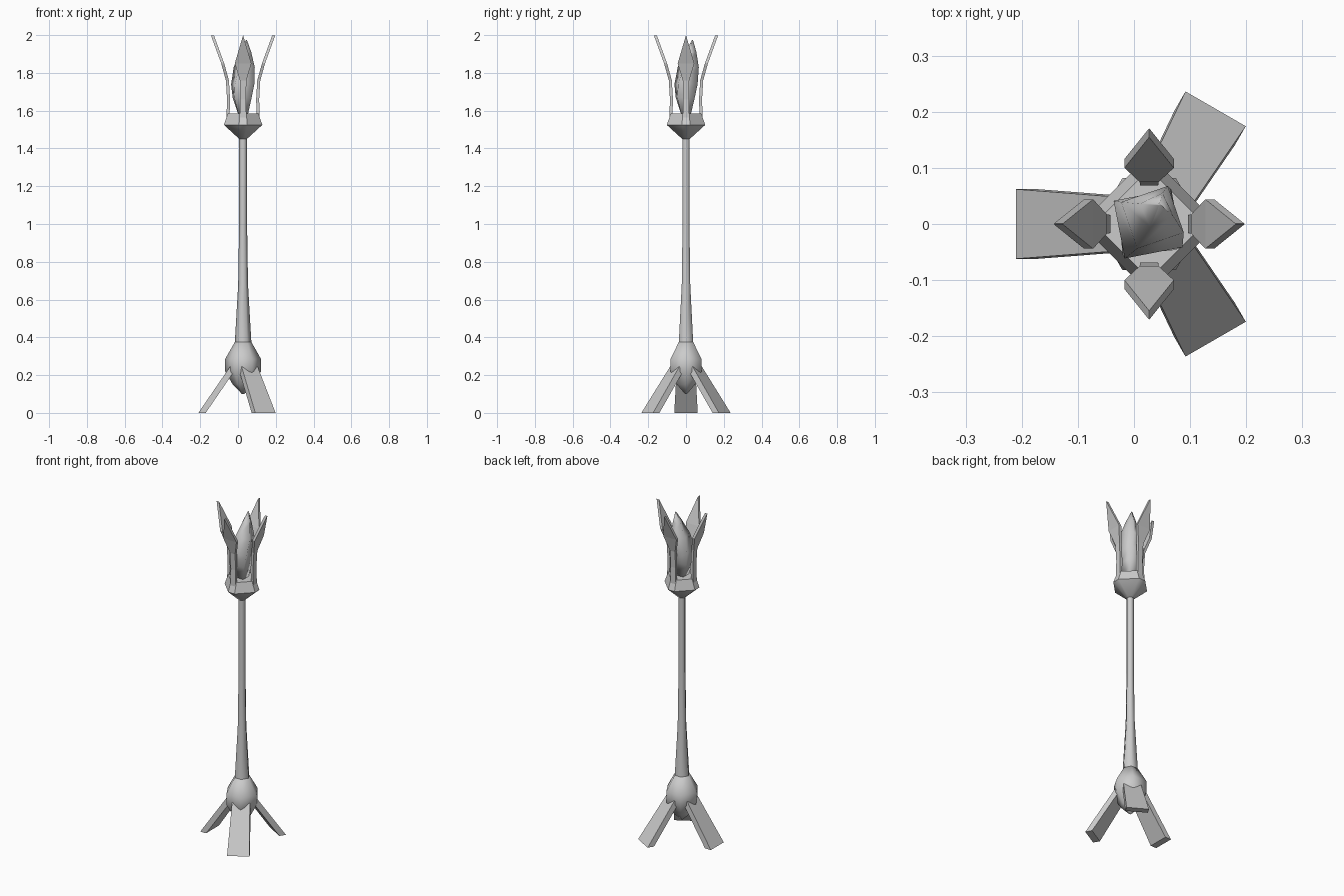
import bpy, bmesh
from math import pi, cos, sin, radians
from mathutils import Matrix, Vector

if "Cube" in bpy.data.objects:
    bpy.data.objects.remove(bpy.data.objects["Cube"])

AXIS = Vector((0.027, 0, 0))

grey = bpy.data.materials.new("plain_grey")
grey.use_nodes = True
grey.diffuse_color = (0.6, 0.6, 0.6, 1)
grey.node_tree.nodes["Principled BSDF"].inputs["Base Color"].default_value = (0.6, 0.6, 0.6, 1)


def finish(name, bm, smooth_angle=None):
    bmesh.ops.remove_doubles(bm, verts=bm.verts, dist=1e-5)
    bmesh.ops.recalc_face_normals(bm, faces=bm.faces)
    mesh = bpy.data.meshes.new(name)
    bm.to_mesh(mesh)
    bm.free()
    mesh.materials.append(grey)
    ob = bpy.data.objects.new(name, mesh)
    ob.location = AXIS
    bpy.context.collection.objects.link(ob)
    if smooth_angle:
        bpy.ops.object.select_all(action='DESELECT')
        ob.select_set(True)
        bpy.context.view_layer.objects.active = ob
        bpy.ops.object.shade_smooth_by_angle(angle=radians(smooth_angle))
    return ob


def loft(bm, rings):
    """Skin a list of equal-length point loops and close both ends."""
    loops = [[bm.verts.new(p) for p in ring] for ring in rings]
    for a, b in zip(loops, loops[1:]):
        n = len(a)
        for i in range(n):
            j = (i + 1) % n
            bm.faces.new((a[i], a[j], b[j], b[i]))
    bm.faces.new(loops[0][::-1])
    bm.faces.new(loops[-1])


def ring(sides, r, z, turn=0.0, x=0.0, y=0.0):
    return [(x + r * cos(turn + 2 * pi * i / sides),
             y + r * sin(turn + 2 * pi * i / sides), z) for i in range(sides)]


def lathe(name, profile, sides, angle):
    bm = bmesh.new()
    loft(bm, [ring(sides, r, z) for r, z in profile])
    return finish(name, bm, angle)


# Hexagonal base bulb and pole
lathe("base_bulb", [(0.006, 0.10), (0.055, 0.15), (0.095, 0.22), (0.095, 0.285), (0.044, 0.375)], 6, 65)
lathe("pole", [(0.044, 0.37), (0.026, 0.68), (0.021, 1.0), (0.021, 1.46)], 6, 65)

# Three splayed legs, cut flat at the floor
for k, angle in enumerate((60, 180, 300)):
    bm = bmesh.new()
    loft(bm, [[(r0, -w, z), (r1, -w, z), (r1, w, z), (r0, w, z)]
              for r0, r1, w, z in ((0.198, 0.237, 0.062, 0), (0.03, 0.069, 0.049, 0.245))])
    bm.transform(Matrix.Rotation(radians(angle), 4, 'Z'))
    finish(f"leg_{k + 1}", bm)


# Cup: square turned on its corners, with the corners cut off
def cup_ring(r, c, z):
    pts = []
    for q in range(4):
        for s in (-c, c):
            v = Matrix.Rotation(q * pi / 2, 3, 'Z') @ Vector((r, s, z))
            pts.append(v)
    return pts


bm = bmesh.new()
loft(bm, [cup_ring(0.02, 0.008, 1.45), cup_ring(0.102, 0.021, 1.525)])
finish("cup_bowl", bm, 65)
bm = bmesh.new()
loft(bm, [cup_ring(0.102, 0.021, 1.525), cup_ring(0.08, 0.018, 1.585)])
finish("cup_rim", bm)

# Four upright petals with arrow-shaped heads
petal = [(0.080, 0.017, 1.56), (0.077, 0.016, 1.66), (0.083, 0.017, 1.76),
         (0.108, 0.044, 1.85), (0.162, 0.0005, 1.998)]
for k in range(4):
    bm = bmesh.new()
    t = 0.008
    loft(bm, [[(r - t, -w, z), (r + t, -w, z), (r + t, w, z), (r - t, w, z)]
              for r, w, z in petal])
    bm.transform(Matrix.Rotation(k * pi / 2, 4, 'Z'))
    finish(f"petal_{k + 1}", bm)

# Twisted four-sided flame in the middle
flame = [(0.036, 1.58, 45, 0, 0), (0.066, 1.67, 50, -0.005, -0.004),
         (0.074, 1.74, 56, -0.002, 0), (0.062, 1.83, 64, 0.006, 0.012),
         (0.032, 1.91, 70, 0.013, 0.025), (0.002, 1.975, 75, 0.018, 0.035)]
bm = bmesh.new()
loft(bm, [ring(4, r, z, radians(a), x, y) for r, z, a, x, y in flame])
finish("flame", bm, 100)
